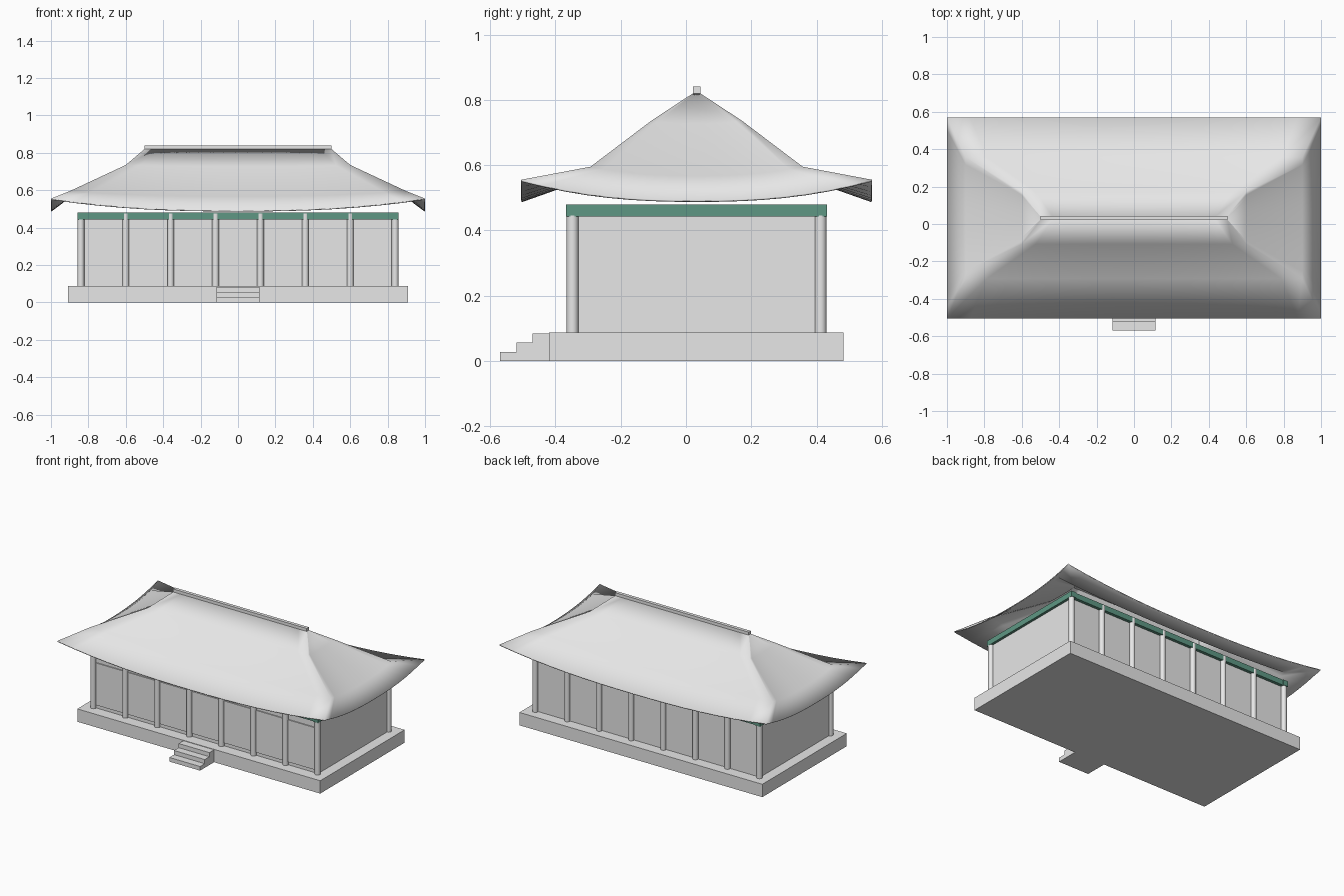
import bpy, bmesh

old = bpy.data.objects.get("Cube")
if old:
    bpy.data.objects.remove(old, do_unlink=True)

CY = 0.0325  # depth centre of the hall; the steps push it back


def material(name, colour):
    m = bpy.data.materials.new(name)
    m.use_nodes = True
    m.diffuse_color = colour
    bsdf = next(n for n in m.node_tree.nodes if n.type == 'BSDF_PRINCIPLED')
    bsdf.inputs["Base Color"].default_value = colour
    return m


GREY = material("pale_grey", (0.8, 0.8, 0.8, 1))
GREEN = material("jade_green", (0.113, 0.311, 0.23, 1))


def add_object(name, bm, mat):
    mesh = bpy.data.meshes.new(name)
    bmesh.ops.recalc_face_normals(bm, faces=bm.faces)
    bm.to_mesh(mesh)
    bm.free()
    mesh.materials.append(mat)
    ob = bpy.data.objects.new(name, mesh)
    bpy.context.collection.objects.link(ob)
    return ob


def box(name, x, y, z, mat=GREY):
    """Box from (min, max) pairs."""
    bm = bmesh.new()
    bmesh.ops.create_cube(bm, size=1)
    for v in bm.verts:
        v.co = [r[0] if c < 0 else r[1] for c, r in zip(v.co, (x, y, z))]
    return add_object(name, bm, mat)


def column(name, x, y, bottom, top, radius=0.018):
    bm = bmesh.new()
    bmesh.ops.create_cone(bm, cap_ends=True, segments=20, radius1=radius,
                          radius2=radius, depth=top - bottom)
    bmesh.ops.translate(bm, verts=bm.verts, vec=(x, y, (top + bottom) / 2))
    for f in bm.faces:
        f.smooth = len(f.verts) == 4
    return add_object(name, bm, GREY)


# Platform and front steps
BASE = 0.087
box("platform", (-0.91, 0.91), (-0.42, 0.483), (0, BASE))
for i in range(3):
    y = -0.57 + 0.05 * i
    box(f"front_step_{i + 1}", (-0.115, 0.115), (y, y + 0.05), (0, 0.028 * (i + 1)))

# Hall walls
box("hall_walls", (-0.84, 0.84), (CY - 0.375, CY + 0.375), (BASE, 0.445))

# Columns along front and back
for side, label in ((-1, "front"), (1, "back")):
    for i in range(8):
        top = 0.445 if i in (0, 7) else 0.475
        column(f"{label}_column_{i + 1}", -0.84 + 0.24 * i, CY + side * 0.38, BASE, top)

# Door panels in each front bay
for i in range(7):
    x = -0.72 + 0.24 * i
    box(f"door_panel_{i + 1}", (x - 0.099, x + 0.099),
        (CY - 0.382, CY - 0.374), (0.11, 0.395))

# Green beams on top of the columns
for side, ends in ((-1, ("right", "front")), (1, ("left", "back"))):
    x = sorted((side * 0.82, side * 0.857))
    box(f"{ends[0]}_beam", x, (CY - 0.4, CY + 0.4), (0.443, 0.48), GREEN)
    y = sorted((CY + side * 0.362, CY + side * 0.395))
    box(f"{ends[1]}_beam", (-0.82, 0.82), y, (0.443, 0.48), GREEN)

# Swept hip roof: rectangular rings (half width, half depth, corner height, sag)
RINGS = ((1, 0.5375, 0.555, 0.063), (0.9, 0.325, 0.595, 0.028),
         (0.6, 0.14, 0.735, 0.008), (0.5, 0.011, 0.82, 0))
SEG = 16
bm = bmesh.new()
loops = []
for hx, hy, z, sag in RINGS:
    corners = [(-hx, -hy), (hx, -hy), (hx, hy), (-hx, hy)]
    loop = []
    for k in range(4):
        a, b = corners[k], corners[(k + 1) % 4]
        for s in range(SEG):
            t = s / SEG
            drop = sag * (1 - abs(2 * t - 1) ** 2.4)
            loop.append(bm.verts.new((a[0] + (b[0] - a[0]) * t,
                                      CY + a[1] + (b[1] - a[1]) * t, z - drop)))
    loops.append(loop)
for low, high in zip(loops, loops[1:]):
    n = len(low)
    for i in range(n):
        j = (i + 1) % n
        bm.faces.new((low[i], low[j], high[j], high[i])).smooth = True
roof = add_object("hip_roof", bm, GREY)
shell = roof.modifiers.new("thickness", 'SOLIDIFY')
shell.thickness = 0.006
shell.offset = -1

# Ridge cap
box("roof_ridge", (-0.5, 0.5), (CY - 0.0115, CY + 0.0115), (0.815, 0.84))
